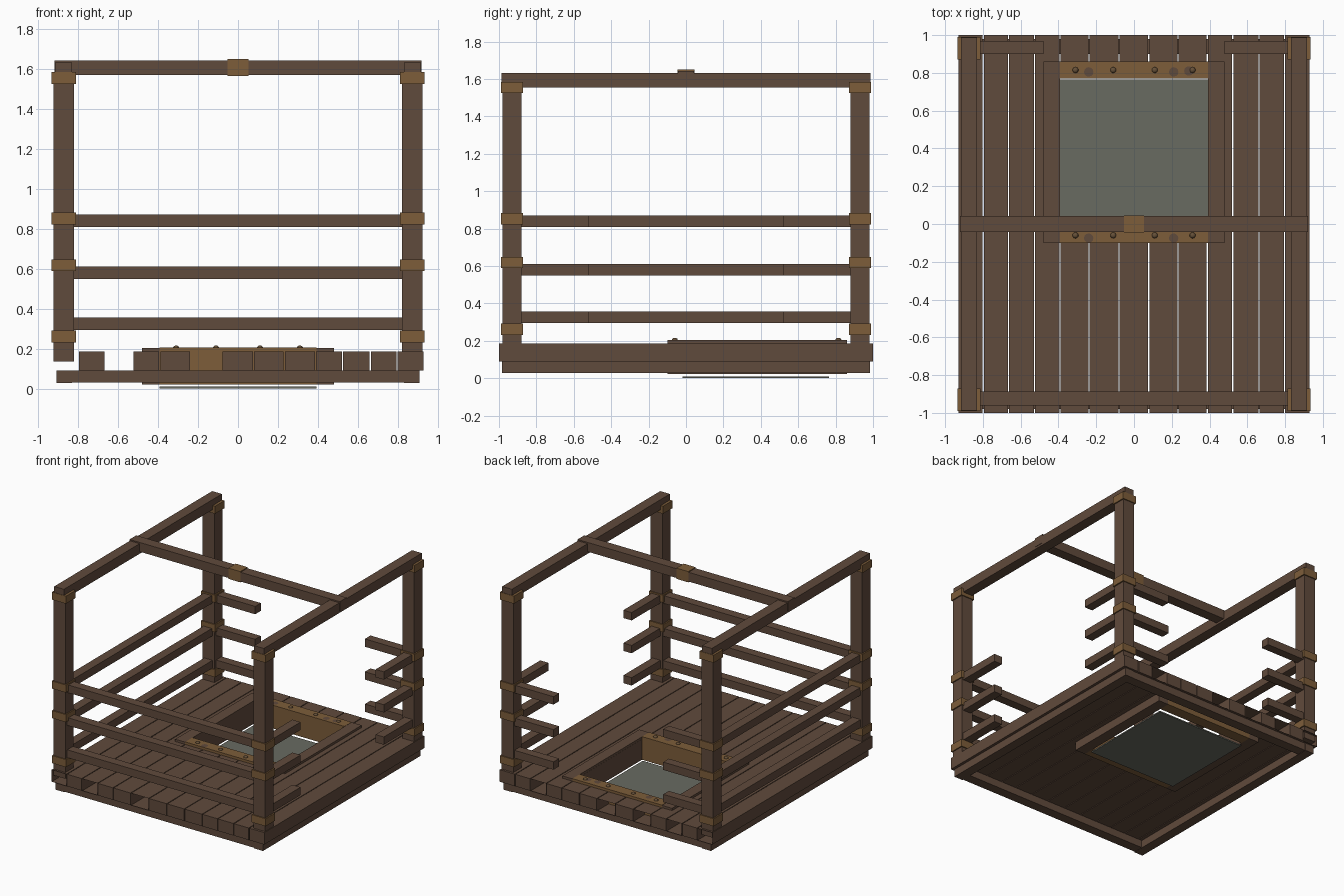
import bpy, bmesh

cube = bpy.data.objects.get("Cube")
if cube:
    bpy.data.objects.remove(cube, do_unlink=True)


def material(name, rgb):
    m = bpy.data.materials.new(name)
    m.use_nodes = True
    m.diffuse_color = (*rgb, 1)
    m.node_tree.nodes["Principled BSDF"].inputs["Base Color"].default_value = (*rgb, 1)
    return m


WOOD = material("dark_wood", (0.118, 0.069, 0.045))
BRASS = material("aged_brass", (0.205, 0.110, 0.042))
RIVET = material("rivet_bronze", (0.13, 0.08, 0.04))
GLASS = material("grey_pane", (0.14, 0.145, 0.12))


def finish(bm, name, mat):
    mesh = bpy.data.meshes.new(name)
    bm.to_mesh(mesh)
    bm.free()
    mesh.materials.append(mat)
    obj = bpy.data.objects.new(name, mesh)
    bpy.context.collection.objects.link(obj)
    return obj


def box(name, x, y, z, mat=WOOD, open_front=False, open_back=False):
    """Box from (low, high) ranges, optionally without its y end faces."""
    bm = bmesh.new()
    bmesh.ops.create_cube(bm, size=1)
    for v in bm.verts:
        v.co = [r[0] if c < 0 else r[1] for c, r in zip(v.co, (x, y, z))]
    bm.normal_update()
    ends = [f for f in bm.faces
            if (open_front and f.normal.y < -0.9) or (open_back and f.normal.y > 0.9)]
    bmesh.ops.delete(bm, geom=ends, context="FACES")
    return finish(bm, name, mat)


def side(s, lo, hi):
    """Mirror a range to the side given by s."""
    return (lo, hi) if s > 0 else (-hi, -lo)


# Deck planks, a few of them hollow at the ends
edges = [-0.93, -0.798, -0.665, -0.527, -0.392, -0.238, -0.08,
         0.078, 0.232, 0.388, 0.523, 0.662, 0.796, 0.93]
DECK = (0.09, 0.185)
for i, (a, b) in enumerate(zip(edges, edges[1:])):
    x = (a + 0.003 * (i > 0), b - 0.003 * (i < 12))
    front, back = i in (0, 2, 5), i in (0, 2, 4, 6, 10)
    if 4 <= i <= 8:
        box("deck_plank_front", x, (-1, -0.05), DECK, open_front=front)
        box("deck_plank_back", x, (0.81, 1), DECK, open_back=back)
    else:
        box("deck_plank", x, (-1, 1), DECK, open_front=front, open_back=back)

# Base frame under the deck
for s in (-1, 1):
    box("base_side_beam", side(s, 0.83, 0.908), (-0.985, 0.985), (0.028, 0.09))
    box("base_end_beam", (-0.83, 0.83), side(s, 0.9, 0.98), (0.03, 0.09))

# Hatch frame, pane, rivets and worn spots
HATCH = (0.022, 0.205)
for s in (-1, 1):
    box("hatch_side", side(s, 0.392, 0.48), (-0.1, 0.86), (0.022, 0.203))
for y in ((-0.1, -0.01), (0.77, 0.86)):
    box("hatch_end", (-0.392, 0.392), y, HATCH, BRASS)
box("hatch_pane", (-0.392, 0.392), (-0.02, 0.765), (0, 0.01), GLASS)

for y in (-0.06, 0.815):
    for x in (-0.31, -0.11, 0.11, 0.31):
        bm = bmesh.new()
        bmesh.ops.create_uvsphere(bm, u_segments=10, v_segments=6, radius=0.016)
        for v in bm.verts:
            v.co = (v.co.x + x, v.co.y + y, v.co.z * 0.7 + 0.205)
        for f in bm.faces:
            f.smooth = True
        finish(bm, "rivet", RIVET)

for x, y in ((-0.24, 0.805), (0.21, 0.805), (0.29, 0.81), (-0.24, -0.075), (0.21, -0.075)):
    bm = bmesh.new()
    bmesh.ops.create_circle(bm, cap_ends=True, segments=12, radius=0.025)
    for v in bm.verts:
        v.co = (v.co.x + x, v.co.y + y, 0.2065)
    finish(bm, "worn_spot", WOOD)

# Corner posts with bands
for sx in (-1, 1):
    for sy in (-1, 1):
        box("corner_post", side(sx, 0.822, 0.925), side(sy, 0.88, 0.982), (0.135, 1.58))
        for z in (0.262, 0.618, 0.852, 1.555):
            box("post_band", side(sx, 0.812, 0.935), side(sy, 0.872, 0.99),
                (z - 0.03, z + 0.03), BRASS)

# Guard rails: full on the front and -x side, short stubs on the back and +x side
for z in (0.325, 0.58, 0.84):
    h = (z - 0.031, z + 0.031)
    box("front_rail", (-0.83, 0.83), (-0.96, -0.888), h)
    box("side_rail", (-0.912, -0.84), (-0.885, 0.885), h)
    for s in (-1, 1):
        box("back_rail_stub", side(s, 0.48, 0.83), (0.9, 0.97), h)
        box("side_rail_stub", (0.84, 0.912), side(s, 0.52, 0.885), h)

# Top rails and crossbeam
for s in (-1, 1):
    box("top_rail", side(s, 0.832, 0.917), (-0.987, 0.987), (1.553, 1.633))
box("top_crossbeam", (-0.92, 0.92), (-0.042, 0.042), (1.57, 1.643))
box("crossbeam_band", (-0.052, 0.052), (-0.046, 0.046), (1.565, 1.65), BRASS)
